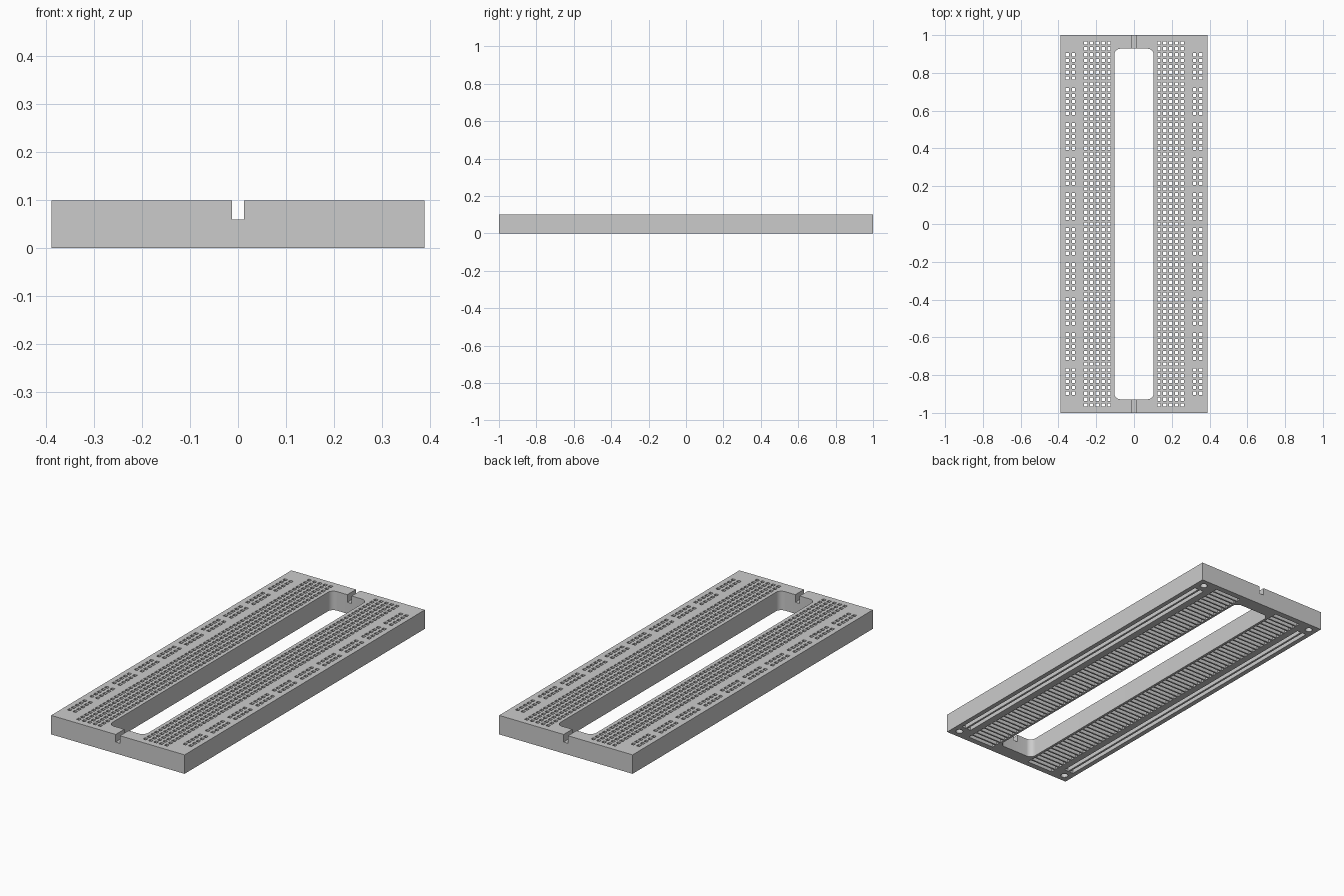
import bpy, bmesh, math
from mathutils import Matrix, Vector

if "Cube" in bpy.data.objects:
    bpy.data.objects.remove(bpy.data.objects["Cube"])

W, H = 0.389, 0.1            # half width, height
P = 0.0309                   # hole pitch
HOLE, SLOT = 0.0175, 0.022   # pin hole side, contact slot width
SLOT_TOP = 0.08              # ceiling of the contact slots

grey = bpy.data.materials.new("grey plastic")
grey.diffuse_color = (0.6, 0.6, 0.6, 1)
grey.use_nodes = True
grey.node_tree.nodes["Principled BSDF"].inputs["Base Color"].default_value = grey.diffuse_color


def box(bm, x0, x1, y0, y1, z0, z1):
    centre = Vector(((x0 + x1) / 2, (y0 + y1) / 2, (z0 + z1) / 2))
    size = Matrix.Diagonal((x1 - x0, y1 - y0, z1 - z0, 1))
    return bmesh.ops.create_cube(bm, size=1, matrix=Matrix.Translation(centre) @ size)["verts"]


def finish(name, bm):
    mesh = bpy.data.meshes.new(name)
    bm.to_mesh(mesh)
    bm.free()
    mesh.materials.append(grey)
    obj = bpy.data.objects.new(name, mesh)
    bpy.context.collection.objects.link(obj)
    return obj


def cut(target, name, bm):
    cutter = finish(name, bm)
    cutter.hide_render = True
    mod = target.modifiers.new(name, 'BOOLEAN')
    mod.operation = 'DIFFERENCE'
    mod.solver = 'MANIFOLD'
    mod.object = cutter
    bpy.context.view_layer.objects.active = target
    bpy.ops.object.modifier_apply(modifier=name)
    bpy.data.objects.remove(cutter)


# Main slab
bm = bmesh.new()
box(bm, -W, W, -1, 1, 0, H)
board = finish("board", bm)

# Long centre opening with rounded corners
bm = bmesh.new()
box(bm, -0.104, 0.104, -0.928, 0.928, -0.05, 0.15)
upright = [e for e in bm.edges if abs(e.verts[0].co.z - e.verts[1].co.z) > 0.1]
bmesh.ops.bevel(bm, geom=upright, offset=0.032, segments=8, profile=0.5, affect='EDGES')
cut(board, "centre_opening", bm)

# Notch across both end bars
bm = bmesh.new()
box(bm, -0.0128, 0.0128, -1.1, 1.1, 0.06, 0.15)
cut(board, "end_notch", bm)

# Contact slots and blind screw holes in the underside
bm = bmesh.new()
for side in (-1, 1):
    for row in range(-31, 32):
        xa, xb = sorted((side * 0.116, side * 0.272))
        box(bm, xa, xb, row * P - SLOT / 2, row * P + SLOT / 2, -0.05, SLOT_TOP)
    for rail in (0.3205, 0.353):
        x = side * rail
        box(bm, x - SLOT / 2, x + SLOT / 2, -0.912, 0.912, -0.05, SLOT_TOP)
    for end in (-1, 1):
        bmesh.ops.create_cone(bm, cap_ends=True, segments=24, radius1=0.018, radius2=0.018, depth=0.13,
                              matrix=Matrix.Translation((side * 0.345, end * 0.957, 0.005)))
cut(board, "contact_slots", bm)

# Square pin holes through the top skin
bm = bmesh.new()
spots = [(0.132 + c * P, r * P) for c in range(5) for r in range(-31, 32)]
spots += [(x, (g * 6 + r - 29) * P) for x in (0.3205, 0.353) for g in range(10) for r in range(5)]
h = HOLE / 2
for x, y in spots:
    for s in (-1, 1):
        box(bm, s * x - h, s * x + h, y - h, y + h, 0.05, 0.15)
cut(board, "pin_holes", bm)

# Smooth only the rounded walls
bpy.ops.object.select_all(action='DESELECT')
board.select_set(True)
bpy.context.view_layer.objects.active = board
bpy.ops.object.shade_smooth_by_angle(angle=math.radians(30))
